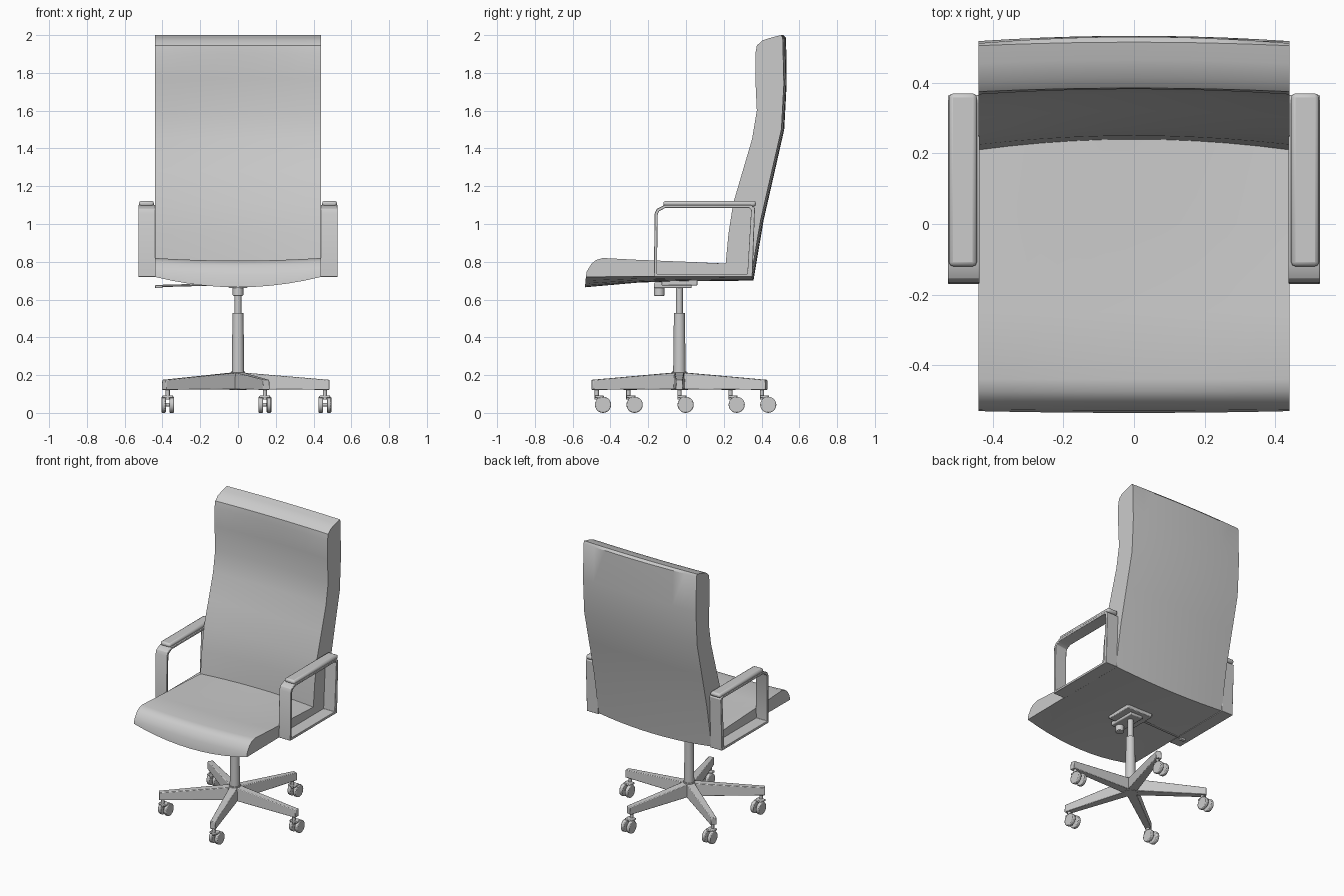
import bpy, bmesh, math
from mathutils import Vector, Matrix

if "Cube" in bpy.data.objects:
    bpy.data.objects.remove(bpy.data.objects["Cube"])

COL_Y = -0.035   # column axis


def finish(name, bm, bevel=0.0, angle=35):
    bmesh.ops.recalc_face_normals(bm, faces=bm.faces)
    me = bpy.data.meshes.new(name)
    bm.to_mesh(me)
    bm.free()
    ob = bpy.data.objects.new(name, me)
    bpy.context.collection.objects.link(ob)
    if bevel:
        m = ob.modifiers.new("bevel", 'BEVEL')
        m.width, m.segments, m.limit_method = bevel, 2, 'ANGLE'
    bpy.ops.object.select_all(action='DESELECT')
    ob.select_set(True)
    bpy.context.view_layer.objects.active = ob
    bpy.ops.object.shade_smooth_by_angle(angle=math.radians(angle))
    return ob


def loft(name, rings, closed=False, bevel=0.0, angle=35):
    """Skin a row of equal-sized rings; cap the ends unless closed."""
    bm = bmesh.new()
    vs = [[bm.verts.new(p) for p in r] for r in rings]
    n = len(vs[0])
    for i in range(len(vs) if closed else len(vs) - 1):
        a, b = vs[i], vs[(i + 1) % len(vs)]
        for j in range(n):
            k = (j + 1) % n
            bm.faces.new((a[j], a[k], b[k], b[j]))
    if not closed:
        bm.faces.new(vs[0])
        bm.faces.new(vs[-1])
    return finish(name, bm, bevel, angle)


def rod(name, p, q, r, r2=None, seg=20, bevel=0.0):
    p, q = Vector(p), Vector(q)
    d = q - p
    mat = Matrix.Translation((p + q) / 2) @ d.to_track_quat('Z', 'Y').to_matrix().to_4x4()
    bm = bmesh.new()
    bmesh.ops.create_cone(bm, cap_ends=True, segments=seg, radius1=r,
                          radius2=r if r2 is None else r2, depth=d.length, matrix=mat)
    return finish(name, bm, bevel)


def box(name, lo, hi, bevel=0.0):
    lo, hi = Vector(lo), Vector(hi)
    mat = Matrix.Translation((lo + hi) / 2) @ Matrix.Diagonal((*(hi - lo), 1))
    bm = bmesh.new()
    bmesh.ops.create_cube(bm, size=1, matrix=mat)
    return finish(name, bm, bevel)


# Seat and back: one L-shaped side profile (y, z, centre shift y, centre shift z)
profile = [
    (-.53, .72, -.005, -.055), (-.525, .75, -.003, -.02), (-.50, .79, 0, -.01),
    (-.475, .81, 0, -.012), (-.44, .82, 0, -.014), (-.25, .81, 0, -.015),
    (0, .80, 0, -.01), (.21, .79, .03, 0),
    (.225, .95, .025, 0), (.25, 1.11, .025, 0), (.30, 1.28, .02, 0), (.35, 1.45, .02, 0),
    (.375, 1.60, .02, 0), (.367, 1.77, .02, 0), (.367, 1.90, .015, 0), (.375, 1.945, .01, 0),
    (.405, 1.972, .01, 0), (.455, 1.988, .01, 0), (.505, 2.0, .01, 0),
    (.512, 1.985, .018, 0), (.518, 1.74, .015, 0), (.505, 1.5, .015, 0), (.452, 1.27, .016, 0),
    (.395, 1.02, .016, 0), (.345, .725, .012, -.025),
    (0, .724, 0, -.026), (-.25, .722, 0, -.032)]
W, N = .44, 10
rings = []
for i in range(N + 1):
    t = 2 * i / N - 1
    k = 1 - t * t
    rings.append([(t * W, y + dy * k, z + dz * k) for y, z, dy, dz in profile])
loft("seat_and_back", rings, angle=30)

# Arm loops with pads on both sides
outer = [(-.17, .72), (-.166, 1.055), (-.155, 1.08), (-.115, 1.10), (.345, 1.10), (.365, 1.085), (.352, .72)]
inner = [(-.154, .736), (-.150, 1.05), (-.142, 1.068), (-.11, 1.085), (.335, 1.085), (.345, 1.075), (.325, .736)]
for s, side in ((1, "right"), (-1, "left")):
    loft(side + "_arm_frame",
         [[(s * .437, *o), (s * .527, *o), (s * .527, *i), (s * .437, *i)] for o, i in zip(outer, inner)],
         closed=True, bevel=.003)
    xs = sorted((s * .445, s * .524))
    box(side + "_arm_pad", (xs[0], -.12, 1.092), (xs[1], .37, 1.122), bevel=.012)

# Tilt mechanism, knob and lever under the seat
box("tilt_plate", (-.1, -.13, .675), (.1, .06, .705), bevel=.004)
box("tilt_housing", (-.05, -.17, .66), (.05, .03, .69), bevel=.006)
rod("tension_knob", (0, -.142, .62), (0, -.142, .68), .028, bevel=.004)
rod("lever", (-.41, -.02, .672), (-.04, -.02, .682), .006, seg=10)
box("lever_tip", (-.44, -.032, .660), (-.40, -.008, .676), bevel=.004)

# Column
rod("column_sleeve", (0, COL_Y, .13), (0, COL_Y, .53), .034, .029)
rod("gas_lift", (0, COL_Y, .52), (0, COL_Y, .68), .018)
rod("hub", (0, COL_Y, .122), (0, COL_Y, .22), .045, .038)

# Five tapered legs, each with a twin-wheel caster trailing toward the back
for n in range(5):
    a = math.radians(72 * n)
    rot = Matrix.Translation((0, COL_Y, 0)) @ Matrix.Rotation(a, 4, 'Z')
    sect = []
    for r, w, z0, z1 in ((.01, .032, .125, .215), (.485, .02, .122, .175)):
        sect.append([rot @ Vector(p) for p in
                     ((r, -w, z0), (r, w, z0), (r, w * .85, z1), (r, -w * .85, z1))])
    loft(f"leg_{n}", sect, bevel=.004)
    px, py, _ = rot @ Vector((.46, 0, 0))
    wy = py + .033
    rod(f"caster_stem_{n}", (px, py, .07), (px, py, .13), .011, seg=12)
    box(f"caster_bridge_{n}", (px - .028, py - .01, .078), (px + .028, wy + .005, .092), bevel=.004)
    rod(f"caster_axle_{n}", (px - .02, wy, .043), (px + .02, wy, .043), .009, seg=12)
    for s in (-1, 1):
        rod(f"caster_wheel_{n}_{'r' if s > 0 else 'l'}",
            (px + s * .010, wy, .043), (px + s * .034, wy, .043), .043, seg=20, bevel=.005)
